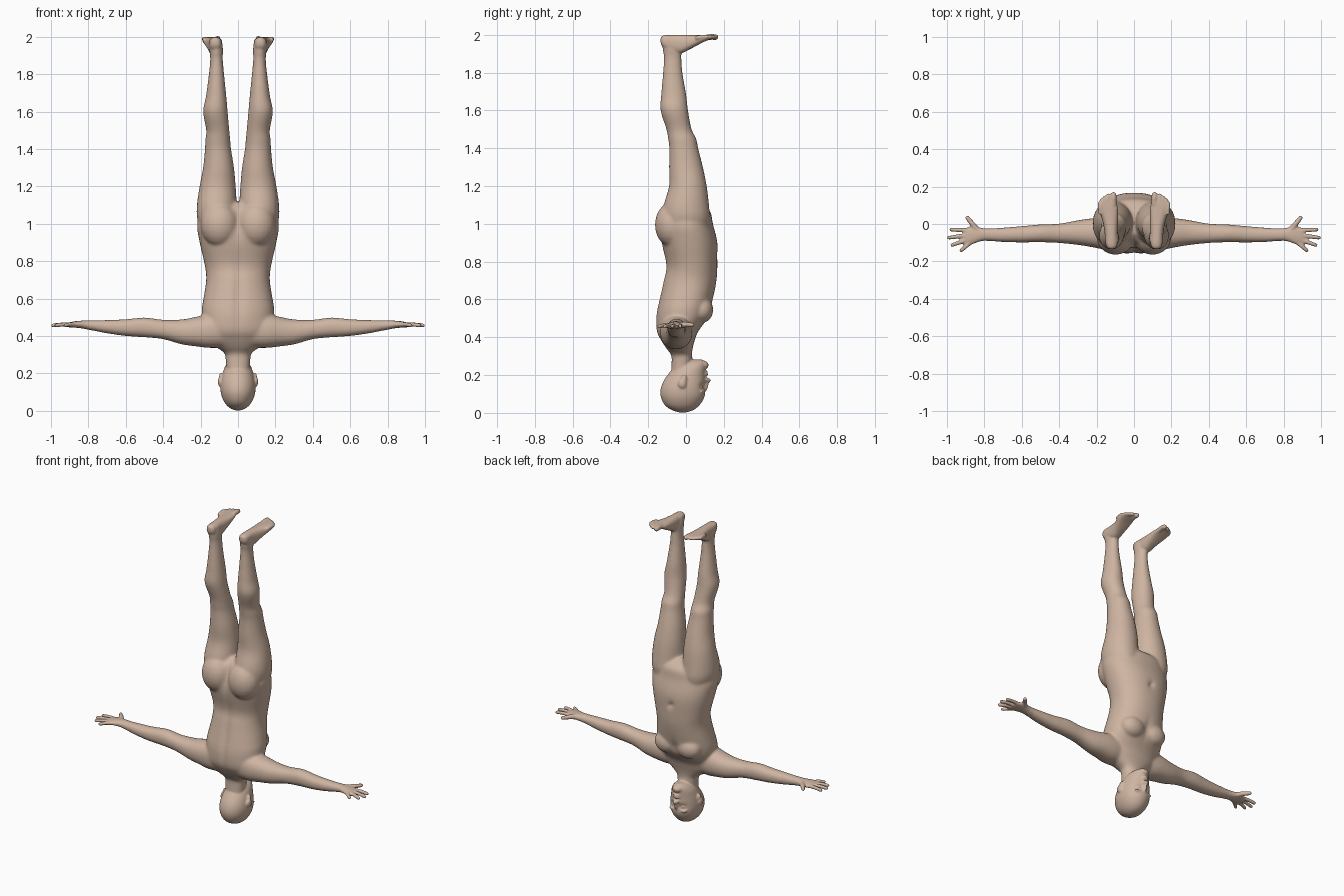
import bpy, bmesh, math
from mathutils import Vector

bm = bmesh.new()
SEG = 24


def bridge(rings):
    """Close a list of point rings into a capped tube."""
    loops = [[bm.verts.new(p) for p in ring] for ring in rings]
    bm.faces.new(loops[0])
    bm.faces.new(loops[-1])
    for a, b in zip(loops, loops[1:]):
        n = len(a)
        for k in range(n):
            bm.faces.new((a[k], a[(k+1) % n], b[(k+1) % n], b[k]))


def catmull(a, b, c, d, t):
    return [0.5 * (2*q + (r-p)*t + (2*p-5*q+4*r-s)*t*t + (3*q-p-3*r+s)*t**3)
            for p, q, r, s in zip(a, b, c, d)]


def loft(axis, rows, side=1, power=2.2, dents=()):
    """Smooth tube; rows are (position on axis, centre 1, centre 2, radius 1, radius 2)."""
    n, fine = len(rows), []
    for i in range(n - 1):
        quad = [rows[max(i-1, 0)], rows[i], rows[i+1], rows[min(i+2, n-1)]]
        fine += [catmull(*quad, k / 4) for k in range(4)]
    fine.append(rows[-1])
    seg = SEG * 2 if dents else SEG
    rings = []
    for t, c1, c2, r1, r2 in fine:
        ring = []
        for k in range(seg):
            a = 2 * math.pi * k / seg
            u = c1 + r1 * math.copysign(abs(math.cos(a)) ** (2 / power), math.cos(a))
            v = c2 + r2 * math.copysign(abs(math.sin(a)) ** (2 / power), math.sin(a))
            p = Vector({'x': (t, u, v), 'y': (u, t, v), 'z': (u, v, t)}[axis])
            for centre, size, push in dents:
                q = sum(((p[j] - centre[j]) / size[j]) ** 2 for j in range(3))
                p += Vector(push) * math.exp(-q)
            ring.append((p.x * side, p.y, p.z))
        rings.append(ring)
    bridge(rings)


def blob(centre, size, side=1):
    """Ellipsoid."""
    rings = []
    for i in range(11):
        b = math.pi * (.04 + .92 * i / 10)
        rings.append([(side * (centre[0] + size[0] * math.sin(b) * math.cos(a)),
                       centre[1] + size[1] * math.sin(b) * math.sin(a),
                       centre[2] + size[2] * math.cos(b))
                      for a in (2 * math.pi * k / 20 for k in range(20))])
    bridge(rings)


def digit(base, tip, r0, r1, side):
    """Finger or toe: a tapered tube with a rounded tip."""
    base, tip = Vector(base), Vector(tip)
    d = (tip - base).normalized()
    u = d.cross(Vector((0, 0, 1))).normalized()
    v = d.cross(u)
    stations = [(base, r0), (base.lerp(tip, .5) + Vector((0, 0, .003)), (r0 + r1) / 2), (tip - d * r1, r1)]
    stations += [(tip - d * r1 * (1 - math.sin(e)), r1 * math.cos(e)) for e in (.5, 1.0, 1.4)]
    rings = []
    for p, r in stations:
        pts = [p + r * (u * math.cos(a) + v * math.sin(a)) for a in (math.pi * k / 6 for k in range(12))]
        rings.append([(q.x * side, q.y, q.z) for q in pts])
    bridge(rings)


# torso and neck (figure stands on its head, facing +y)
loft('z', [(.18, 0, -.03, .058, .05), (.28, 0, -.022, .066, .054), (.31, 0, -.025, .075, .056),
           (.34, 0, -.035, .115, .07), (.38, 0, -.043, .165, .088), (.43, 0, -.046, .185, .11),
           (.5, 0, -.022, .192, .138), (.55, 0, -.012, .193, .142), (.6, 0, 0, .185, .143),
           (.7, 0, .02, .17, .141), (.78, 0, .03, .178, .136), (.9, 0, .018, .205, .148),
           (1.0, 0, .002, .218, .14), (1.07, 0, .008, .18, .118), (1.115, 0, .005, .08, .06)],
     dents=[((0, -.14, .62), (.022, .08, .22), (0, .014, 0)),    # spine
            ((0, .165, .84), (.016, .05, .02), (0, -.016, 0)),   # navel
            ((0, .13, .54), (.02, .06, .06), (0, -.012, 0)),     # breastbone
            ((0, -.15, 1.03), (.02, .08, .09), (0, .03, 0))])    # seat cleft

# head with eye sockets
loft('z', [(.002, 0, -.018, .012, .014), (.014, 0, -.018, .042, .055), (.04, 0, -.02, .069, .091),
           (.08, 0, -.018, .088, .114), (.12, 0, -.016, .094, .119), (.16, 0, -.01, .091, .113),
           (.2, 0, .002, .082, .1), (.24, 0, .02, .068, .084), (.268, 0, .04, .045, .066),
           (.282, 0, .055, .018, .03)], power=2.05,
     dents=[((s * .036, .09, .138), (.022, .05, .016), (0, -.016, 0)) for s in (1, -1)])

# nose, lips and chin
blob((0, .106, .172), (.015, .027, .014))
blob((0, .1, .15), (.010, .02, .034))
blob((0, .102, .203), (.026, .016, .008))
blob((0, .1, .217), (.023, .016, .008))
blob((0, .096, .253), (.03, .024, .022))

for s in (1, -1):
    # face details and ears
    blob((.034, .077, .137), (.016, .015, .012), s)
    blob((.014, .103, .176), (.009, .013, .009), s)
    blob((.034, .085, .112), (.03, .014, .009), s)
    blob((.096, -.02, .155), (.012, .022, .026), s)
    blob((.091, -.01, .18), (.011, .014, .024), s)

    # chest and seat
    blob((.082, .083, .545), (.082, .062, .07), s)
    blob((.098, -.072, .995), (.102, .093, .12), s)

    # arm and palm
    loft('x', [(.05, -.055, .44, .08, .1), (.15, -.052, .428, .085, .092), (.22, -.047, .424, .078, .08),
               (.3, -.046, .422, .066, .067), (.4, -.05, .435, .052, .052), (.5, -.05, .446, .048, .053),
               (.6, -.055, .445, .044, .045), (.7, -.058, .45, .039, .036), (.79, -.057, .458, .033, .026),
               (.825, -.056, .461, .038, .022), (.86, -.06, .462, .047, .018), (.895, -.067, .46, .048, .015),
               (.912, -.07, .459, .04, .01)], side=s)

    # fingers and thumb
    for base, tip in (((.88, -.034), (.988, -.03)), ((.88, -.058), (1.0, -.075)),
                      ((.88, -.08), (.982, -.116)), ((.87, -.095), (.932, -.148))):
        digit((*base, .461), (*tip, .457), .0125, .0105, s)
    digit((.828, -.045, .462), (.898, .042, .466), .018, .0115, s)

    # leg
    loft('z', [(.96, .105, 0, .09, .115), (1.03, .112, .002, .107, .125), (1.1, .113, .002, .107, .12),
               (1.2, .109, .01, .097, .1), (1.3, .104, 0, .083, .09), (1.4, .107, -.012, .07, .077),
               (1.45, .108, -.02, .067, .075), (1.5, .108, -.037, .062, .067), (1.6, .121, -.062, .066, .073),
               (1.68, .117, -.065, .055, .067), (1.8, .115, -.07, .041, .052), (1.88, .115, -.071, .034, .047),
               (1.94, .117, -.075, .036, .05), (1.985, .12, -.085, .032, .042)], side=s, power=2.05)

    # foot and toes, sole on top
    loft('y', [(-.134, .12, 1.97, .012, .015), (-.115, .12, 1.963, .03, .034), (-.04, .122, 1.95, .036, .05),
               (.02, .127, 1.961, .042, .038), (.08, .137, 1.977, .051, .022), (.115, .141, 1.985, .048, .014),
               (.13, .141, 1.986, .038, .008)], side=s, power=2.5)
    for x0, x1, y, r in ((.109, .11, .172, .016), (.135, .139, .163, .0118), (.153, .157, .152, .0115),
                         (.168, .172, .139, .011), (.18, .184, .121, .011)):
        digit((x0, y - .07, 1.984), (x1, y, 1.988), r, r, s)

# fuse everything into one continuous skin
bmesh.ops.recalc_face_normals(bm, faces=bm.faces[:])
mesh = bpy.data.meshes.new("body")
bm.to_mesh(mesh)
bm.free()
body = bpy.data.objects.new("body", mesh)
bpy.context.collection.objects.link(body)
remesh = body.modifiers.new("fuse", 'REMESH')
remesh.mode = 'VOXEL'
remesh.voxel_size = .006
remesh.use_smooth_shade = True
graph = bpy.context.evaluated_depsgraph_get()
skin = bpy.data.meshes.new_from_object(body.evaluated_get(graph))
body.modifiers.clear()
body.data = skin

# relax the trunk and limbs strongly, face, hands and feet lightly
trunk = body.vertex_groups.new(name="trunk")
trunk.add([v.index for v in skin.vertices
           if abs(v.co.x) < .78 and .29 < v.co.z < 1.9], 1, 'REPLACE')
for name, count, group in (("blend", 22, "trunk"), ("soften", 3, "")):
    mod = body.modifiers.new(name, 'SMOOTH')
    mod.factor, mod.iterations, mod.vertex_group = .5, count, group

# skin colour
mat = bpy.data.materials.new("skin")
mat.diffuse_color = (.62, .46, .36, 1)
skin.materials.clear()
skin.materials.append(mat)
